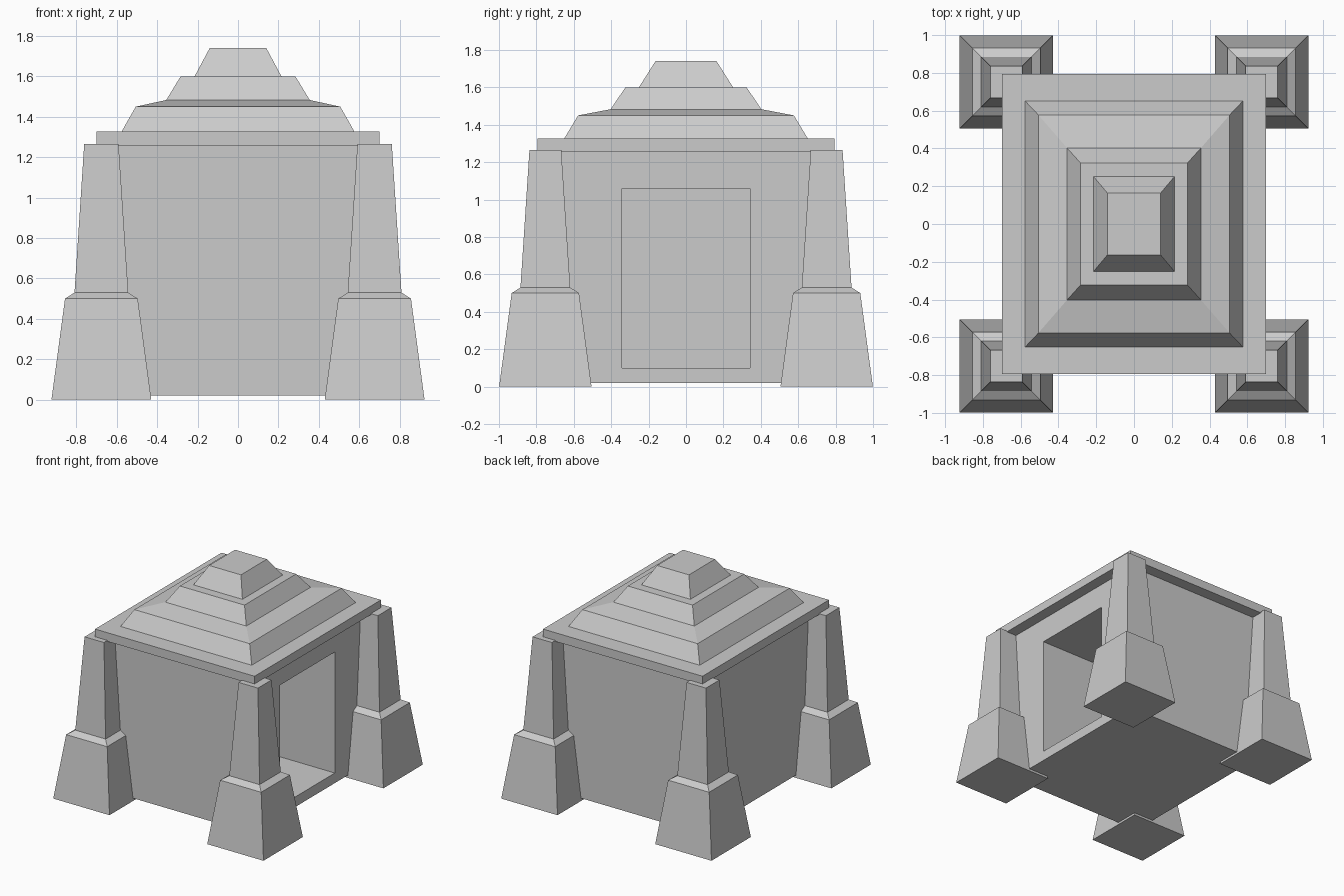
import bpy, bmesh

if "Cube" in bpy.data.objects:
    bpy.data.objects.remove(bpy.data.objects["Cube"])

dark_stone = bpy.data.materials.new("dark_stone")
dark_stone.diffuse_color = (0.52, 0.52, 0.52, 1)
dark_stone.use_nodes = True
dark_stone.node_tree.nodes["Principled BSDF"].inputs["Base Color"].default_value = dark_stone.diffuse_color


def stack(name, rings, centre=(0, 0), mat=None):
    """Closed solid lofted through rectangles given as (half_x, half_y, z)."""
    bm = bmesh.new()
    cx, cy = centre
    loops = [[bm.verts.new((cx + sx * hx, cy + sy * hy, z))
              for sx, sy in ((-1, -1), (1, -1), (1, 1), (-1, 1))]
             for hx, hy, z in rings]
    bm.faces.new(loops[0][::-1])
    bm.faces.new(loops[-1])
    for a, b in zip(loops, loops[1:]):
        for i in range(4):
            j = (i + 1) % 4
            bm.faces.new((a[i], a[j], b[j], b[i]))
    mesh = bpy.data.meshes.new(name)
    bm.to_mesh(mesh)
    bm.free()
    obj = bpy.data.objects.new(name, mesh)
    bpy.context.collection.objects.link(obj)
    if mat:
        mesh.materials.append(mat)
    return obj


# Main chamber
chamber = stack("chamber_walls", [(0.61, 0.70, 0.02), (0.61, 0.70, 1.28)])

# Doorway pocket cut into the right side
x_back, x_out = -0.38, 0.80
cutter = stack("doorway_cutter",
               [((x_out - x_back) / 2, 0.343, 0.10),
                ((x_out - x_back) / 2, 0.343, 1.06)],
               centre=((x_out + x_back) / 2, 0))
cutter.hide_render = True
cutter.hide_viewport = True
cut = chamber.modifiers.new("doorway", 'BOOLEAN')
cut.operation = 'DIFFERENCE'
cut.solver = 'EXACT'
cut.object = cutter

# Four tapered corner pillars
pillar = [(0.247, 0.247, 0), (0.18, 0.18, 0.50),
          (0.133, 0.133, 0.53), (0.085, 0.085, 1.265)]
for sx, side in ((-1, "left"), (1, "right")):
    for sy, end in ((-1, "front"), (1, "back")):
        stack(f"{end}_{side}_pillar", pillar, (sx * 0.676, sy * 0.752), dark_stone)

# Roof slab and stepped roof tiers
stack("roof_slab", [(0.70, 0.793, 1.257), (0.70, 0.793, 1.326)], mat=dark_stone)
stack("stepped_roof", [(0.58, 0.655, 1.32), (0.506, 0.577, 1.45),
                       (0.355, 0.403, 1.483), (0.284, 0.324, 1.60),
                       (0.215, 0.252, 1.60), (0.14, 0.163, 1.74)], mat=dark_stone)
